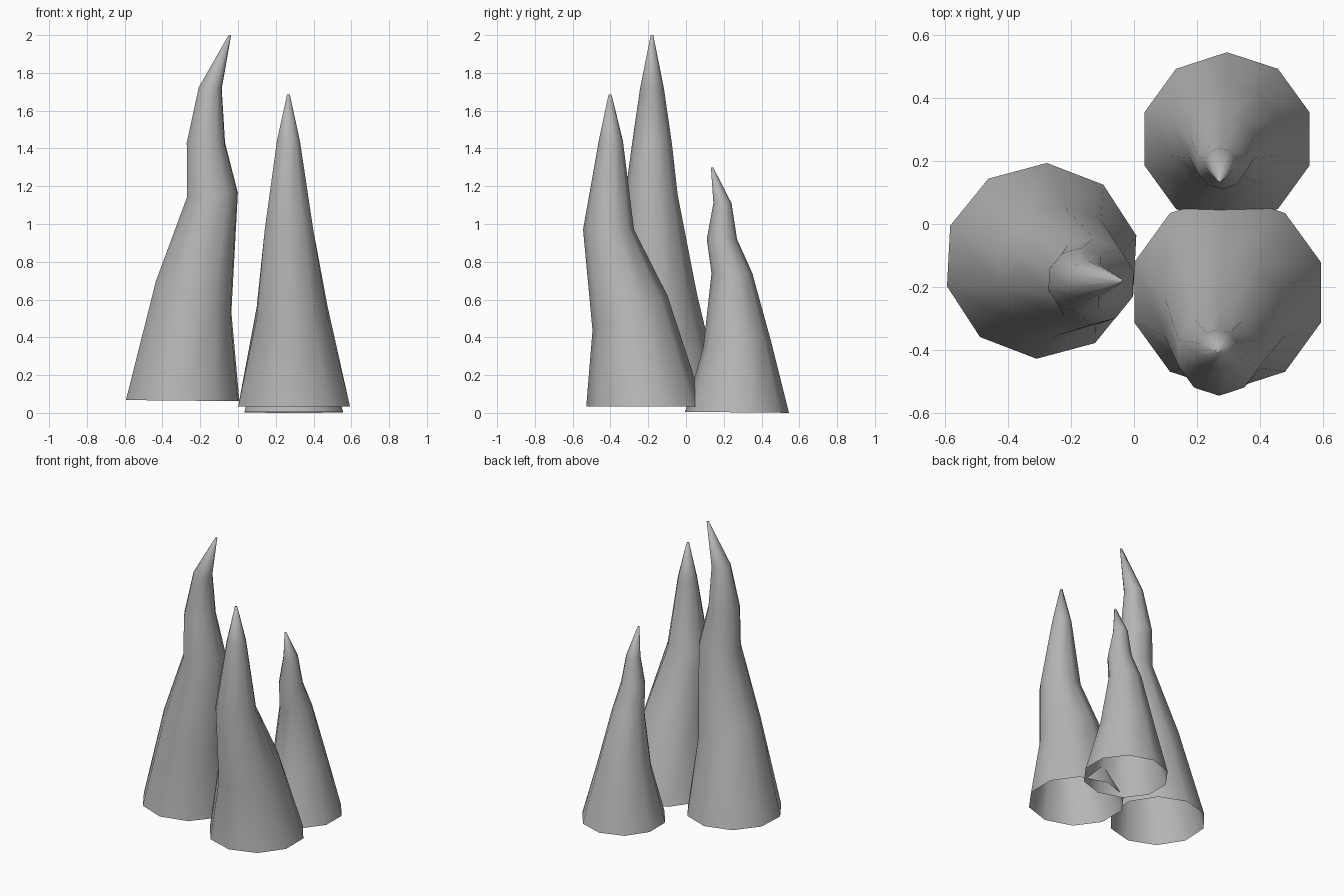
import bpy, bmesh, math

if "Cube" in bpy.data.objects:
    bpy.data.objects.remove(bpy.data.objects["Cube"])

SIDES = 10

# Dark grey stone colour
stone = bpy.data.materials.new("dark_grey")
stone.diffuse_color = (0.47, 0.47, 0.47, 1)
stone.use_nodes = True
stone.node_tree.nodes["Principled BSDF"].inputs["Base Color"].default_value = stone.diffuse_color


def make_spike(name, phase, rings):
    """Loft ten-sided rings (x, y, z, radius, tilt_x, tilt_y); open base, closed tip."""
    bm = bmesh.new()
    loops = []
    for cx, cy, cz, r, tx, ty in rings:
        loop = []
        for i in range(SIDES):
            a = math.radians(phase) + 2 * math.pi * i / SIDES
            dx, dy = r * math.cos(a), r * math.sin(a)
            loop.append(bm.verts.new((cx + dx, cy + dy, cz + tx * dx + ty * dy)))
        loops.append(loop)
    for low, high in zip(loops, loops[1:]):
        for i in range(SIDES):
            j = (i + 1) % SIDES
            bm.faces.new((low[i], low[j], high[j], high[i]))
    bm.faces.new(loops[-1])
    for f in bm.faces:
        f.smooth = True
    mesh = bpy.data.meshes.new(name)
    bm.to_mesh(mesh)
    bm.free()
    mesh.materials.append(stone)
    obj = bpy.data.objects.new(name, mesh)
    bpy.context.collection.objects.link(obj)
    return obj


# Tall spike on the left, leaning right
make_spike("tall_spike", 87, [
    (-0.293, -0.117, 0.065, 0.311, -0.01, 0),
    (-0.235, -0.148, 0.615, 0.207, -0.43, 0.08),
    (-0.135, -0.183, 1.155, 0.139, 0.08, 0),
    (-0.170, -0.180, 1.43, 0.105, 0, 0),
    (-0.147, -0.180, 1.72, 0.063, -0.05, 0),
    (-0.043, -0.180, 2.0, 0.007, 0, 0),
])

# Medium spike at the front right, leaning forward
make_spike("medium_spike", 90, [
    (0.297, -0.217, 0.035, 0.311, 0, 0),
    (0.287, -0.297, 0.53, 0.198, 0, 0.47),
    (0.270, -0.410, 0.97, 0.135, 0, 0),
    (0.267, -0.398, 1.44, 0.064, 0, 0),
    (0.267, -0.402, 1.685, 0.008, 0, 0),
])

# Small spike at the back right
make_spike("small_spike", 90, [
    (0.295, 0.270, 0.003, 0.275, 0, -0.01),
    (0.290, 0.270, 0.37, 0.178, 0, 0.1),
    (0.280, 0.243, 0.74, 0.108, 0, 0),
    (0.278, 0.190, 0.92, 0.080, 0, 0),
    (0.275, 0.193, 1.11, 0.048, 0, 0),
    (0.272, 0.138, 1.30, 0.006, 0, 0),
])
